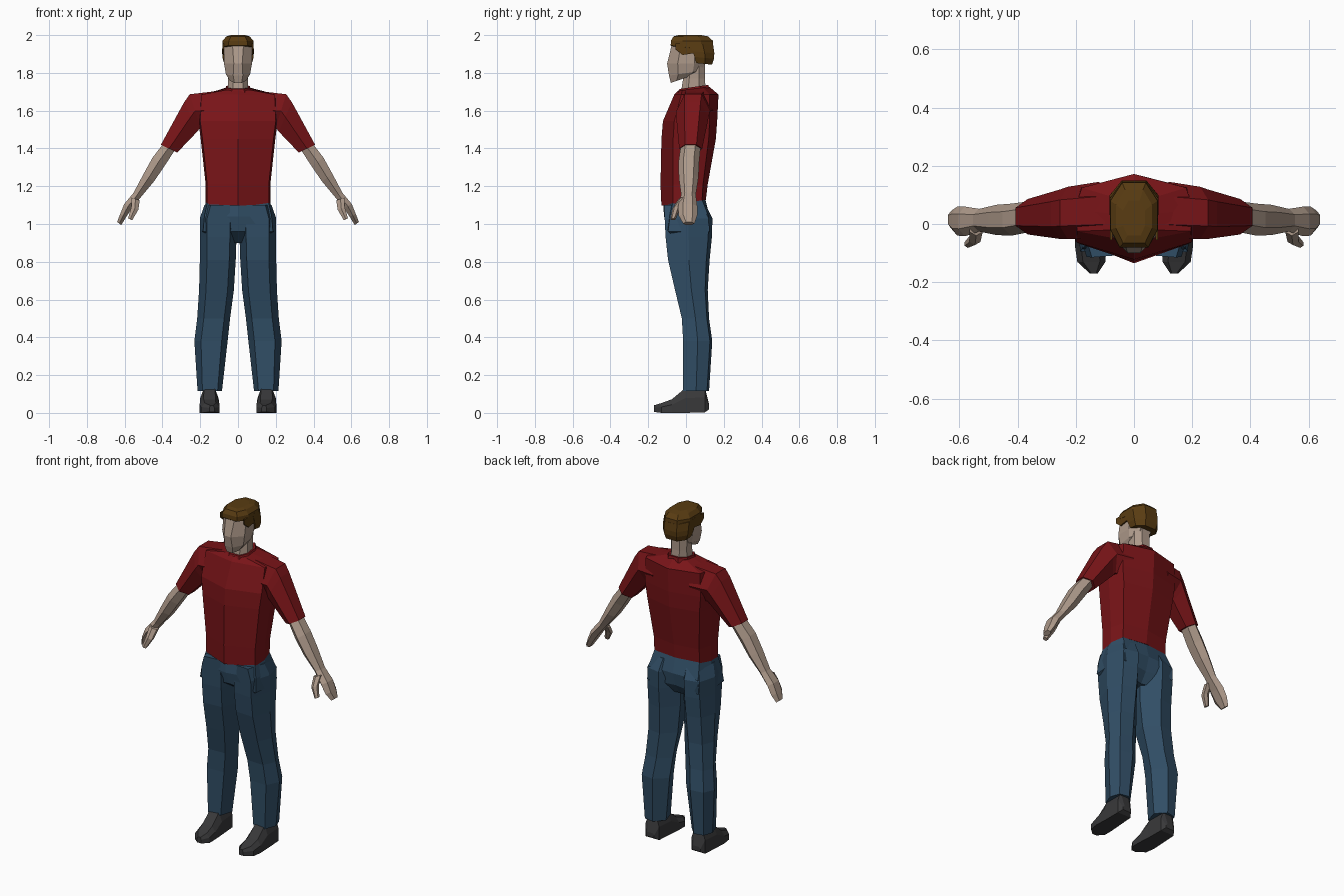
import bpy, bmesh


def material(name, r, g, b):
    m = bpy.data.materials.new(name)
    m.diffuse_color = (r, g, b, 1)
    return m


SHIRT = material("dark red shirt", 0.19, 0.007, 0.009)
DENIM = material("blue trousers", 0.03, 0.075, 0.13)
SKIN = material("skin", 0.42, 0.32, 0.255)
HAIR = material("brown hair", 0.10, 0.045, 0.006)
SHOE = material("charcoal shoes", 0.04, 0.04, 0.042)


def loft(name, rings, mat, mirror=False):
    """Skin a row of equal-length rings, cap both ends."""
    bm = bmesh.new()
    rows = [[bm.verts.new(p) for p in ring] for ring in rings]
    n = len(rows[0])
    for a, b in zip(rows, rows[1:]):
        for i in range(n):
            j = (i + 1) % n
            bm.faces.new((a[i], a[j], b[j], b[i]))
    bm.faces.new(rows[0])
    bm.faces.new(rows[-1])
    bmesh.ops.recalc_face_normals(bm, faces=bm.faces)
    me = bpy.data.meshes.new(name)
    bm.to_mesh(me)
    bm.free()
    me.materials.append(mat)
    ob = bpy.data.objects.new(name, me)
    bpy.context.collection.objects.link(ob)
    if mirror:
        ob.modifiers.new("Mirror", 'MIRROR').use_mirror_merge = False
    return ob


def body_ring(z, w, yf, yfs, yb, ybs, tilt=0.0):
    """Ring with a centre ridge front and back; tilt raises the back."""
    ym = (yfs + ybs) / 2
    half = [(w, yfs), (w * 1.05, ym), (w * 0.92, ybs)]
    pts = [(0, yf)] + half + [(0, yb)] + [(-x, y) for x, y in reversed(half)]
    return [(x, y, z + tilt * (y - ym)) for x, y in pts]


def limb_ring(tx, tz, bx, bz, y0, y1):
    """Six-sided section between an outer and an inner silhouette point."""
    def p(t, s):
        return (tx + (bx - tx) * t, y0 + (y1 - y0) * s, tz + (bz - tz) * t)
    return [p(0, .25), p(0, .75), p(.5, 1), p(1, .75), p(1, .25), p(.5, 0)]


def leg_ring(z, xi, xo, yf, yb):
    def p(u, v):
        return (xi + (xo - xi) * u, yf + (yb - yf) * v, z)
    return [p(.18, .04), p(.8, 0), p(1, .5), p(.85, .92), p(.4, 1), p(0, .6)]


def head_ring(z, w, yf, yb, nose=0.35, tilt=0.0):
    """Eight-sided ring: narrow front, broad sides, narrow back."""
    d = yb - yf
    half = [(w * nose, yf), (w, yf + d * .28), (w, yf + d * .72), (w * .5, yb)]
    pts = half + [(-x, y) for x, y in reversed(half)]
    return [(x, y, z + tilt * (y - yf)) for x, y in pts]


# Shirt: torso, sleeves, collar
loft("shirt_torso", [body_ring(*r) for r in (
    (1.115, .163, -.130, -.070, .105, .085, .13),
    (1.21, .163, -.135, -.070, .115, .090),
    (1.45, .188, -.130, -.068, .158, .120),
    (1.545, .200, -.122, -.062, .165, .125),
    (1.685, .195, -.062, -.025, .172, .125),
    (1.715, .070, -.042, -.020, .125, .090, .12))], SHIRT)
loft("shirt_sleeve", [limb_ring(*r) for r in (
    (.10, 1.705, .14, 1.50, -.050, .145),
    (.255, 1.687, .20, 1.51, -.052, .128),
    (.285, 1.645, .215, 1.49, -.052, .120),
    (.408, 1.42, .322, 1.378, -.036, .086))], SHIRT, True)
loft("shirt_collar", [head_ring(*r) for r in (
    (1.69, .072, -.045, .125, .5, .12),
    (1.715, .062, -.035, .118, .5, .14))], SHIRT)

# Bare forearm, hand and thumb
loft("forearm_and_hand", [limb_ring(*r) for r in (
    (.388, 1.435, .335, 1.39, -.028, .078),
    (.452, 1.352, .390, 1.305, -.040, .070),
    (.500, 1.265, .445, 1.225, -.038, .066),
    (.553, 1.165, .512, 1.145, -.026, .052),
    (.603, 1.105, .560, 1.085, -.042, .060),
    (.625, 1.050, .590, 1.040, -.040, .060),
    (.640, 1.010, .618, .995, -.015, .045))], SKIN, True)
loft("thumb", [limb_ring(*r) for r in (
    (.565, 1.140, .520, 1.125, -.040, .010),
    (.565, 1.090, .528, 1.075, -.072, -.030),
    (.582, 1.030, .560, 1.020, -.082, -.055))], SKIN, True)

# Trousers: hips and legs
loft("trouser_hips", [body_ring(*r) for r in (
    (1.13, .160, -.122, -.068, .100, .082, .1),
    (1.04, .178, -.116, -.085, .125, .120),
    (.96, .185, -.080, -.095, .100, .125),
    (.90, .100, .010, -.030, .060, .080))], DENIM)
loft("trouser_leg", [leg_ring(*r) for r in (
    (1.10, .012, .178, -.115, .105),
    (1.03, .008, .202, -.113, .140),
    (.93, .008, .202, -.108, .137),
    (.81, .012, .202, -.095, .125),
    (.65, .022, .206, -.058, .115),
    (.50, .042, .216, -.022, .122),
    (.38, .055, .231, -.015, .139),
    (.115, .085, .214, -.015, .122))], DENIM, True)


# Shoes: sections running from heel to toe
def shoe_ring(y, x0, x1, top, sole):
    i = (x1 - x0) * .2
    return [(x0, y, sole), (x1, y, sole), (x1, y, sole + (top - sole) * .6),
            (x1 - i, y, top), (x0 + i, y, top), (x0, y, sole + (top - sole) * .6)]


loft("shoe", [shoe_ring(*r) for r in (
    (.122, .125, .180, .045, .018),
    (.100, .108, .197, .135, .003),
    (-.005, .103, .200, .130, 0),
    (-.075, .098, .203, .072, 0),
    (-.130, .098, .195, .052, 0),
    (-.170, .125, .152, .040, .005))], SHOE, True)

# Neck and face
loft("neck", [head_ring(*r) for r in (
    (1.69, .054, -.028, .105, .5, .1),
    (1.77, .052, -.015, .100, .5),
    (1.87, .055, -.010, .100, .5))], SKIN)
loft("face", [head_ring(*r) for r in (
    (1.747, .042, -.080, .030, .45, .35),
    (1.785, .064, -.090, .085, .4, .15),
    (1.85, .074, -.100, .100, .3),
    (1.955, .074, -.074, .100, .4))], SKIN)

# Hair: crown plus the lower back and sides
loft("hair_crown", [head_ring(*r) for r in (
    (1.942, .070, -.078, .110, .6, -.12),
    (1.945, .083, -.081, .145, .6, -.12),
    (1.970, .081, -.080, .142, .6),
    (1.993, .062, -.066, .118, .6),
    (2.0, .038, -.040, .080, .6))], HAIR)


def hair_back_ring(z, w, y0, y1):
    d = y1 - y0
    half = [(w, y0), (w, y0 + d * .55), (w * .5, y1)]
    return [(x, y, z - .1 * (y - y0)) for x, y in
            half + [(-x, y) for x, y in reversed(half)]]


loft("hair_back", [hair_back_ring(*r) for r in (
    (1.852, .072, .055, .138),
    (1.885, .082, .045, .148),
    (1.915, .084, .035, .150),
    (1.960, .082, .020, .144))], HAIR)
# Sideburn plates in front of the ears
loft("hair_sideburn", [[(x, -.055, 1.925), (x, -.018, 1.895), (x, .050, 1.905),
                        (x, .050, 1.955), (x, -.055, 1.955)]
                       for x in (.074, .082)], HAIR, True)
